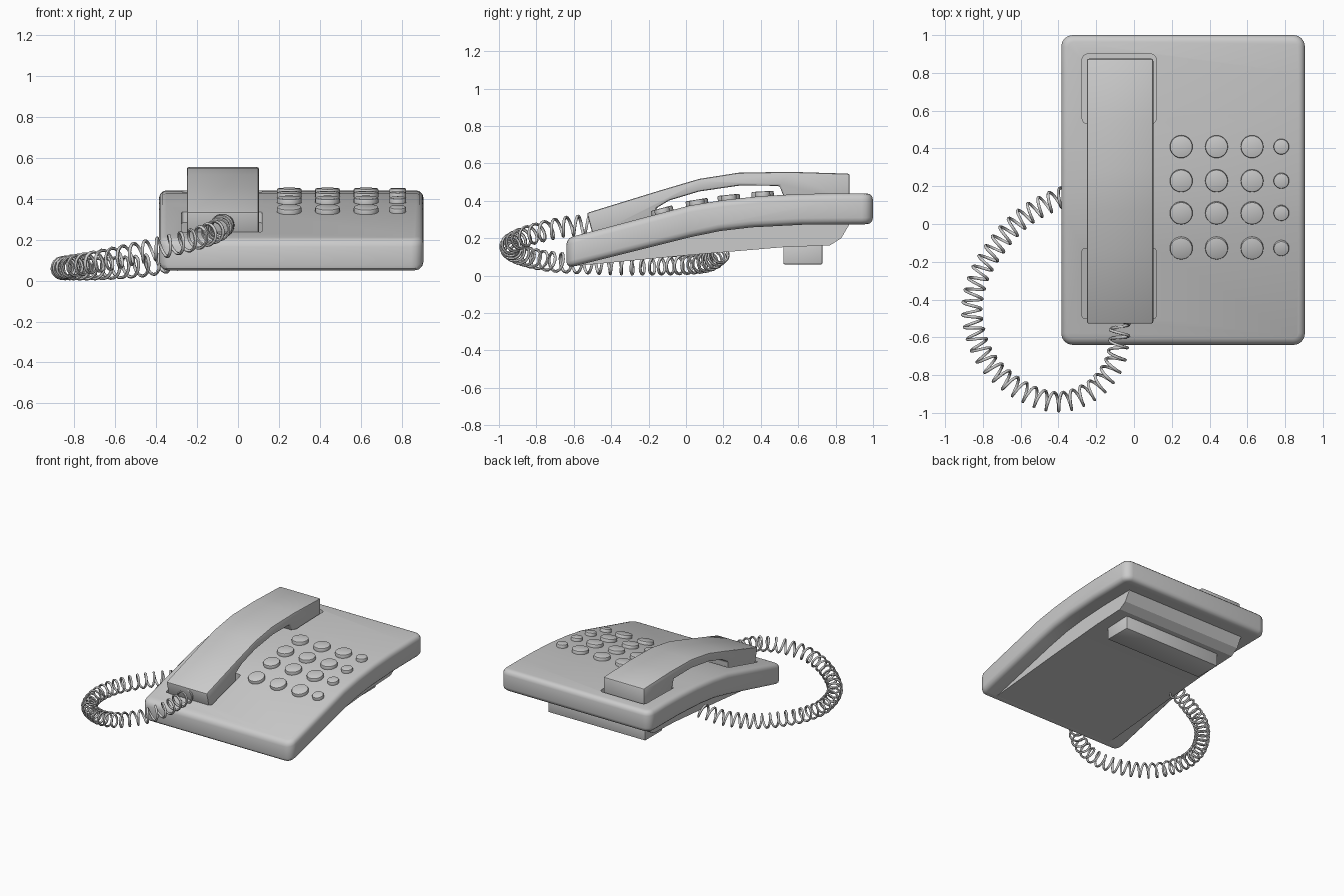
import bpy, bmesh, math
from mathutils import Vector

if "Cube" in bpy.data.objects:
    bpy.data.objects.remove(bpy.data.objects["Cube"])


def activate(ob):
    bpy.ops.object.select_all(action='DESELECT')
    ob.select_set(True)
    bpy.context.view_layer.objects.active = ob


def finish(ob, angle=35):
    activate(ob)
    bpy.ops.object.convert(target='MESH')
    bpy.ops.object.shade_smooth_by_angle(angle=math.radians(angle))


def extrude_profile(name, profile, x0, x1, corner=0.0):
    """Extrude a (y, z) outline along x; optionally round its upright end edges."""
    bm = bmesh.new()
    a = [bm.verts.new((x0, y, z)) for y, z in profile]
    b = [bm.verts.new((x1, y, z)) for y, z in profile]
    n = len(profile)
    bm.faces.new(a)
    bm.faces.new(b)
    for i in range(n):
        j = (i + 1) % n
        bm.faces.new((a[i], a[j], b[j], b[i]))
    bmesh.ops.recalc_face_normals(bm, faces=bm.faces)
    if corner:
        ys = (min(p[0] for p in profile), max(p[0] for p in profile))
        ends = [e for e in bm.edges
                if any(all(abs(v.co.y - y) < 1e-5 for v in e.verts) for y in ys)
                and abs(e.verts[0].co.x - e.verts[1].co.x) < 1e-5]
        bmesh.ops.bevel(bm, geom=ends, offset=corner, segments=4,
                        profile=0.5, affect='EDGES')
    me = bpy.data.meshes.new(name)
    bm.to_mesh(me)
    bm.free()
    ob = bpy.data.objects.new(name, me)
    bpy.context.collection.objects.link(ob)
    return ob


def add_bevel(ob, width, segments=3, angle=50):
    m = ob.modifiers.new("Bevel", 'BEVEL')
    m.width, m.segments = width, segments
    m.limit_method, m.angle_limit = 'ANGLE', math.radians(angle)


# Curved upper shell of the telephone
top = [(-0.64, 0.20), (0.02, 0.375), (0.2, 0.404), (0.40, 0.425),
       (0.60, 0.436), (0.80, 0.44), (1.0, 0.44)]
bottom = [(1.0, 0.275), (0.62, 0.272), (0.35, 0.258), (0.18, 0.238),
          (0.02, 0.205), (-0.64, 0.04)]
shell = extrude_profile("body_shell", top + bottom, -0.385, 0.905, 0.06)
add_bevel(shell, 0.035)

# Recesses that hold the two ends of the handset
cutters = [
    extrude_profile("rear_recess_cutter",
                    [(0.53, 0.37), (0.90, 0.37), (0.90, 0.6), (0.53, 0.6)],
                    -0.275, 0.118, 0.03),
    extrude_profile("front_recess_cutter",
                    [(-0.50, 0.185), (-0.13, 0.283), (-0.13, 0.5), (-0.50, 0.5)],
                    -0.275, 0.118, 0.015)]
for c in cutters:
    c.hide_render = True
    m = shell.modifiers.new("Recess", 'BOOLEAN')
    m.operation, m.object, m.solver = 'DIFFERENCE', c, 'EXACT'
finish(shell)
for c in cutters:
    bpy.data.objects.remove(c)

# Wedge base and rear foot
base = extrude_profile("base_wedge", [(-0.59, 0.052), (0.02, 0.11), (0.52, 0.152),
                       (0.77, 0.162), (0.83, 0.20), (0.88, 0.285), (0.35, 0.27),
                       (0.02, 0.22), (-0.59, 0.07)], -0.26, 0.776)
finish(base, 20)
foot = extrude_profile("rear_foot", [(0.52, 0.06), (0.73, 0.06), (0.73, 0.18),
                       (0.52, 0.18)], -0.16, 0.68)
add_bevel(foot, 0.008, 2)
finish(foot)

# Handset with arched grip and two end blocks
handset = extrude_profile("handset", [
    (-0.53, 0.335), (-0.14, 0.455), (0.07, 0.517), (0.28, 0.55), (0.55, 0.555),
    (0.875, 0.545), (0.875, 0.39), (0.535, 0.39), (0.50, 0.48), (0.29, 0.482),
    (0.07, 0.45), (-0.09, 0.402), (-0.16, 0.36), (-0.16, 0.29), (-0.495, 0.205)],
    -0.25, 0.102)
add_bevel(handset, 0.011, 2, 40)
finish(handset)


def surface(y):
    """Height and slope angle of the shell's top at y."""
    for (y0, z0), (y1, z1) in zip(top, top[1:]):
        if y <= y1:
            s = (z1 - z0) / (y1 - y0)
            return z0 + s * (y - y0), math.atan(s)


# Keypad: three columns of large keys and one of small keys
for row, y in enumerate((0.41, 0.23, 0.06, -0.125)):
    z, tilt = surface(y)
    for col, (x, r) in enumerate(((0.25, 0.06), (0.437, 0.06), (0.625, 0.06), (0.78, 0.041))):
        bpy.ops.mesh.primitive_cylinder_add(vertices=28, radius=r, depth=0.05,
                                            location=(x, y, z), rotation=(tilt, 0, 0))
        key = bpy.context.object
        key.name = f"key_{row + 1}_{col + 1}"
        add_bevel(key, 0.007, 2)
        finish(key)

# Coiled cord from handset to the underside of the body
path = [Vector(p) for p in (
    (-0.075, -0.50, 0.27), (-0.08, -0.62, 0.265), (-0.11, -0.75, 0.24),
    (-0.22, -0.88, 0.20), (-0.40, -0.942, 0.155), (-0.60, -0.88, 0.11),
    (-0.78, -0.72, 0.075), (-0.856, -0.50, 0.062), (-0.83, -0.30, 0.058),
    (-0.73, -0.12, 0.058), (-0.59, 0.03, 0.062), (-0.41, 0.13, 0.08),
    (-0.22, 0.19, 0.125))]
ext = [2 * path[0] - path[1]] + path + [2 * path[-1] - path[-2]]
centre = []
for i in range(len(path) - 1):
    p0, p1, p2, p3 = ext[i:i + 4]
    for k in range(56):
        t = k / 56
        centre.append(0.5 * (2 * p1 + (p2 - p0) * t + (2 * p0 - 5 * p1 + 4 * p2 - p3) * t * t
                             + (3 * p1 - p0 - 3 * p2 + p3) * t ** 3))
coil, length = [], 0.0
for i in range(len(centre) - 1):
    step = centre[i + 1] - centre[i]
    side = step.cross(Vector((0, 0, 1))).normalized()
    up = side.cross(step).normalized()
    a = 2 * math.pi * length / 0.06
    coil.append(centre[i] + 0.05 * (math.cos(a) * side + math.sin(a) * up))
    length += step.length
cu = bpy.data.curves.new("coiled_cord", 'CURVE')
cu.dimensions = '3D'
cu.bevel_depth, cu.bevel_resolution, cu.use_fill_caps = 0.008, 1, True
sp = cu.splines.new('POLY')
sp.points.add(len(coil) - 1)
for p, c in zip(sp.points, coil):
    p.co = (*c, 1)
cord = bpy.data.objects.new("coiled_cord", cu)
bpy.context.collection.objects.link(cord)
finish(cord, 60)
